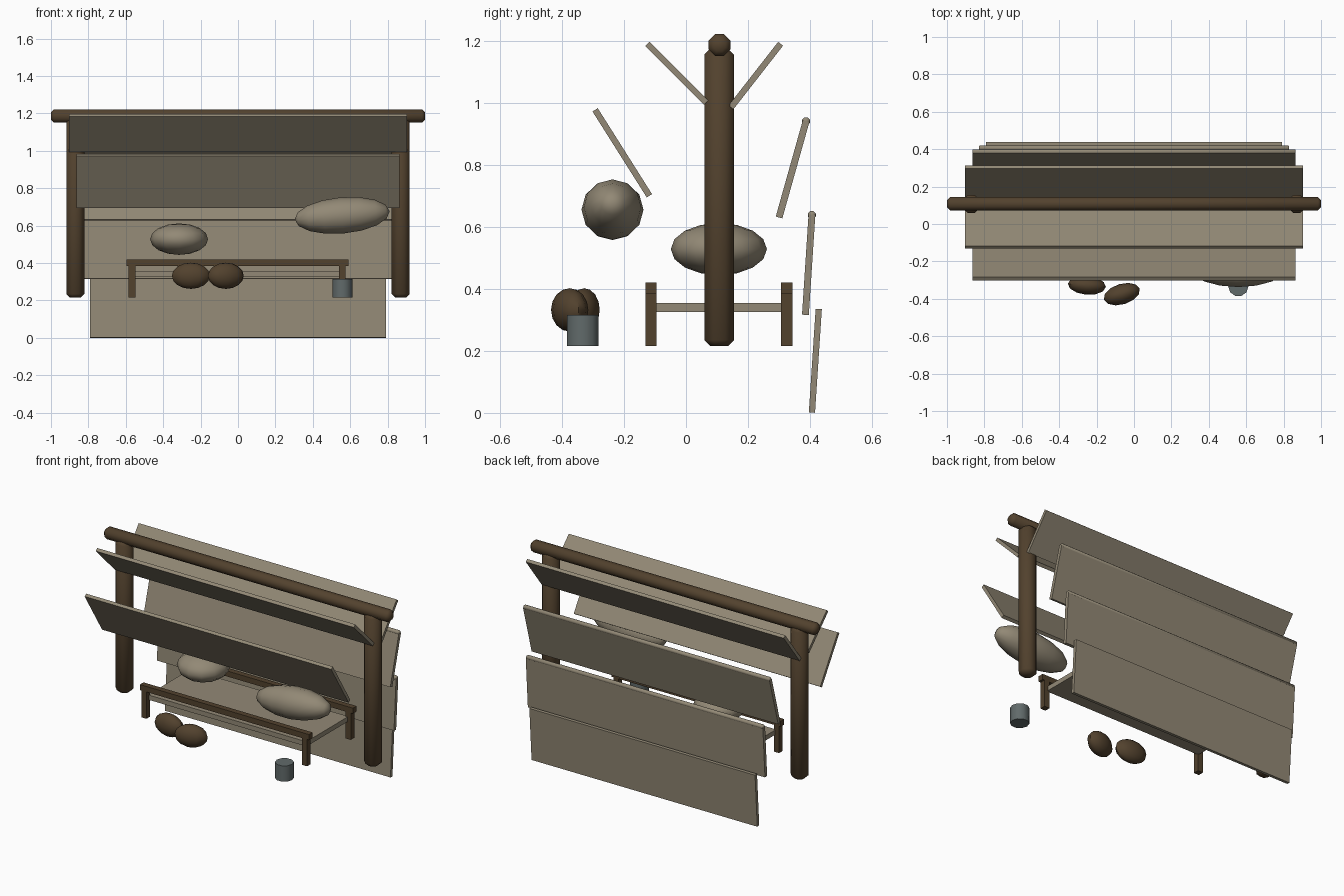
import bpy, bmesh, math
from mathutils import Matrix, Vector

cube = bpy.data.objects.get("Cube")
if cube:
    bpy.data.objects.remove(cube, do_unlink=True)


def material(name, rgb):
    m = bpy.data.materials.new(name)
    m.use_nodes = True
    m.diffuse_color = (*rgb, 1)
    m.node_tree.nodes["Principled BSDF"].inputs["Base Color"].default_value = (*rgb, 1)
    return m


CANVAS = material("weathered canvas", (0.29, 0.25, 0.18))
WOOD = material("dark wood", (0.085, 0.054, 0.027))
METAL = material("grey metal", (0.12, 0.145, 0.145))


def finish(name, bm, mat, matrix, smooth=None):
    mesh = bpy.data.meshes.new(name)
    bmesh.ops.recalc_face_normals(bm, faces=bm.faces)
    bm.to_mesh(mesh)
    bm.free()
    mesh.materials.append(mat)
    obj = bpy.data.objects.new(name, mesh)
    bpy.context.collection.objects.link(obj)
    obj.matrix_world = matrix
    if smooth:
        bpy.ops.object.select_all(action="DESELECT")
        obj.select_set(True)
        bpy.context.view_layer.objects.active = obj
        bpy.ops.object.shade_smooth_by_angle(angle=math.radians(smooth))
    return obj


def box(name, center, size, mat, tilt=0):
    bm = bmesh.new()
    bmesh.ops.create_cube(bm, size=1, matrix=Matrix.Diagonal((*size, 1)))
    return finish(name, bm, mat, Matrix.Translation(center) @ Matrix.Rotation(tilt, 4, "X"))


def rod(name, center, radius, length, mat, chamfer=0, along_x=False, sides=8, smooth=48):
    bm = bmesh.new()
    bmesh.ops.create_cone(bm, cap_ends=True, segments=sides, radius1=radius,
                          radius2=radius, depth=length,
                          matrix=Matrix.Rotation(math.pi / sides, 4, "Z"))
    if chamfer:
        rims = [e for e in bm.edges if abs(e.verts[0].co.z - e.verts[1].co.z) < 1e-5]
        bmesh.ops.bevel(bm, geom=rims, offset=chamfer, segments=1, affect="EDGES")
    turn = Matrix.Rotation(math.pi / 2, 4, "Y") if along_x else Matrix()
    return finish(name, bm, mat, Matrix.Translation(center) @ turn, smooth)


def lump(name, center, radii, mat, pole="Z", yaw=0, pitch=0):
    bm = bmesh.new()
    turn = Matrix.Rotation(math.pi / 2, 4, "Y") if pole == "X" else Matrix()
    bmesh.ops.create_uvsphere(bm, u_segments=12, v_segments=8, radius=1,
                              matrix=Matrix.Diagonal((*radii, 1)) @ turn)
    spin = Matrix.Rotation(math.radians(yaw), 4, "Z") @ Matrix.Rotation(math.radians(pitch), 4, "Y")
    return finish(name, bm, mat, Matrix.Translation(center) @ spin, 40)


def panel(name, low, high, half_width, thick=0.02, hem=False):
    # canvas strip running between two (y, z) points
    a, b = Vector((0, *low)), Vector((0, *high))
    d = b - a
    box(name, (a + b) / 2, (2 * half_width, thick, d.length), CANVAS,
        math.atan2(-d.y, d.z))
    if hem:
        rod(name + "_hem", b, 0.0135, 2 * half_width, CANVAS, 0.005, True)


# Frame: two posts and a ridge pole
for side, x in (("left", 0.87), ("right", -0.87)):
    rod(side + "_post", (x, 0.107, 0.695), 0.052, 0.96, WOOD, 0.02)
rod("ridge_pole", (0, 0.108, 1.186), 0.038, 2, WOOD, 0.016, True)

# Canvas strips
panel("front_upper_canvas", (0.065, 1.0), (-0.125, 1.19), 0.903)
panel("front_lower_canvas", (-0.118, 0.70), (-0.293, 0.977), 0.863)
panel("back_upper_canvas", (0.145, 0.985), (0.305, 1.19), 0.903)
panel("back_second_canvas", (0.30, 0.63), (0.387, 0.94), 0.863, 0.022, True)
panel("back_third_canvas", (0.385, 0.316), (0.406, 0.638), 0.83, 0.022, True)
panel("back_bottom_canvas", (0.406, 0.001), (0.428, 0.335), 0.79)

# Low bed
for side, y in (("front", -0.113), ("back", 0.325)):
    box(side + "_bed_rail", (-0.003, y, 0.403), (1.185, 0.036, 0.035), WOOD)
    for end, x in (("left", 0.557), ("right", -0.567)):
        box(f"{side}_{end}_bed_leg", (x, y, 0.302), (0.036, 0.036, 0.172), WOOD)
box("bed_board", (-0.003, 0.106, 0.34), (1.11, 0.42, 0.03), CANVAS)

# Bundles, sacks and cup
lump("pillow", (-0.315, 0.106, 0.528), (0.155, 0.155, 0.084), CANVAS)
lump("bedroll", (0.557, -0.237, 0.655), (0.255, 0.1, 0.097), CANVAS, "X", pitch=-5)
lump("right_sack", (-0.252, -0.328, 0.332), (0.102, 0.05, 0.07), WOOD, yaw=-5)
lump("left_sack", (-0.065, -0.375, 0.332), (0.1, 0.055, 0.07), WOOD, yaw=17)
rod("cup", (0.558, -0.333, 0.266), 0.054, 0.1, METAL, sides=10, smooth=40)
